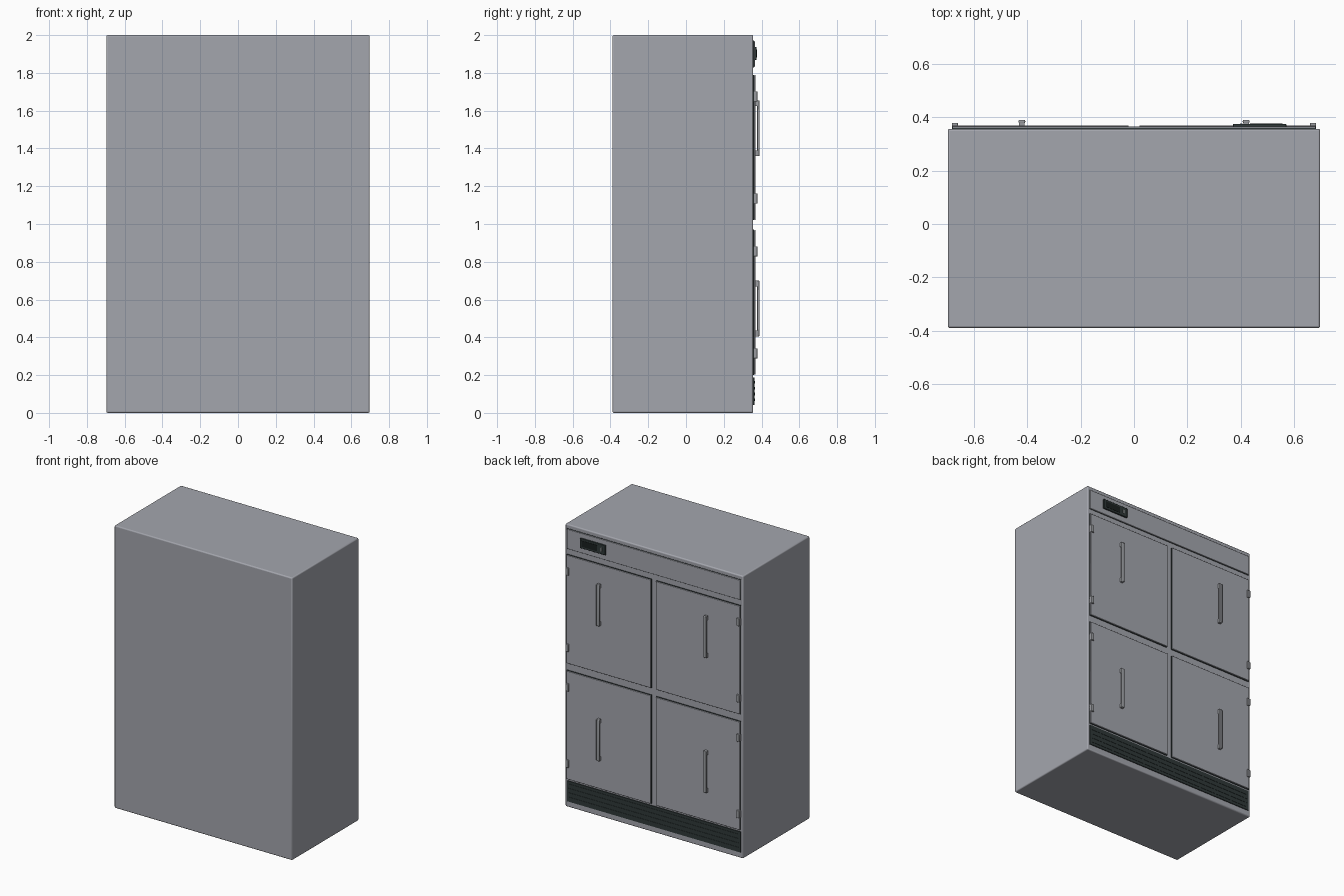
import bpy

if "Cube" in bpy.data.objects:
    bpy.data.objects.remove(bpy.data.objects["Cube"])


def material(name, rgb):
    m = bpy.data.materials.new(name)
    m.diffuse_color = (*rgb, 1)
    m.use_nodes = True
    m.node_tree.nodes["Principled BSDF"].inputs["Base Color"].default_value = m.diffuse_color
    return m


STEEL = material("brushed steel", (0.37, 0.38, 0.42))
METAL = material("handle metal", (0.32, 0.33, 0.35))
DARK = material("dark plastic", (0.028, 0.04, 0.04))
SCREEN = material("black screen", (0.01, 0.014, 0.014))
LIGHT = material("button grey", (0.35, 0.37, 0.37))


def box(name, x, y, z, mat, bevel=0.0, segments=2):
    """Box from (min, max) ranges, with optional rounded edges."""
    lo, hi = zip(x, y, z)
    bpy.ops.mesh.primitive_cube_add(
        size=1, location=[(a + b) / 2 for a, b in zip(lo, hi)])
    ob = bpy.context.object
    ob.name = name
    ob.scale = [b - a for a, b in zip(lo, hi)]
    bpy.ops.object.transform_apply(location=False, rotation=False, scale=True)
    ob.data.materials.append(mat)
    if bevel:
        mod = ob.modifiers.new("rounded edges", "BEVEL")
        mod.width, mod.segments = bevel, segments
        bpy.ops.object.shade_smooth_by_angle()
    return ob


BACK = 0.356    # cabinet face that carries the doors
FACE = 0.369    # outer surface of the doors

# Cabinet
box("cabinet", (-0.697, 0.697), (-0.389, BACK), (0, 2), STEEL, 0.008, 3)

# Four doors with gaskets, hinges and bar handles
for row, z0 in (("lower", 0.20), ("upper", 1.02)):
    z1 = z0 + 0.77
    for side, s in (("left", -1), ("right", 1)):
        tag = f"{row}_{side}"

        def span(a, b):
            return tuple(sorted((s * a, s * b)))

        box("gasket_" + tag, span(0.018, 0.682), (BACK - 0.002, BACK + 0.005),
            (z0, z1), DARK)
        box("door_" + tag, span(0.02, 0.68), (BACK + 0.005, FACE),
            (z0 + 0.002, z1 - 0.002), STEEL, 0.003)
        for n, zh in enumerate((z0 + 0.115, z1 - 0.115)):
            box(f"hinge_{tag}_{n}", span(0.658, 0.682), (BACK, 0.378),
                (zh - 0.027, zh + 0.027), METAL, 0.003)
        h0, h1 = z0 + 0.205 + (0.135 if row == "upper" else 0), 0
        h1 = h0 + 0.295
        box("handle_bar_" + tag, span(0.407, 0.432), (0.377, 0.390),
            (h0, h1), METAL, 0.004)
        for n, zp in enumerate((h0, h1 - 0.03)):
            box(f"handle_post_{tag}_{n}", span(0.409, 0.430),
                (FACE - 0.003, 0.380), (zp, zp + 0.03), METAL)

# Control panel with display
box("panel_shadow_gap", (-0.682, 0.682), (BACK - 0.002, BACK + 0.003),
    (1.828, 1.972), DARK)
box("control_panel", (-0.68, 0.68), (BACK, 0.364), (1.83, 1.97), STEEL, 0.003)
box("display_housing", (0.37, 0.57), (0.362, 0.374), (1.868, 1.938), DARK, 0.003)
box("display_screen", (0.435, 0.555), (0.372, 0.376), (1.882, 1.924), SCREEN)
box("display_button", (0.397, 0.407), (0.372, 0.376), (1.89, 1.916), LIGHT)

# Ventilation plinth
box("vent_grille", (-0.68, 0.68), (BACK - 0.002, 0.362), (0.042, 0.188), DARK)
for i in range(4):
    z = 0.062 + i * 0.031
    box(f"vent_slat_{i}", (-0.665, 0.665), (0.360, 0.364), (z, z + 0.014), DARK)
